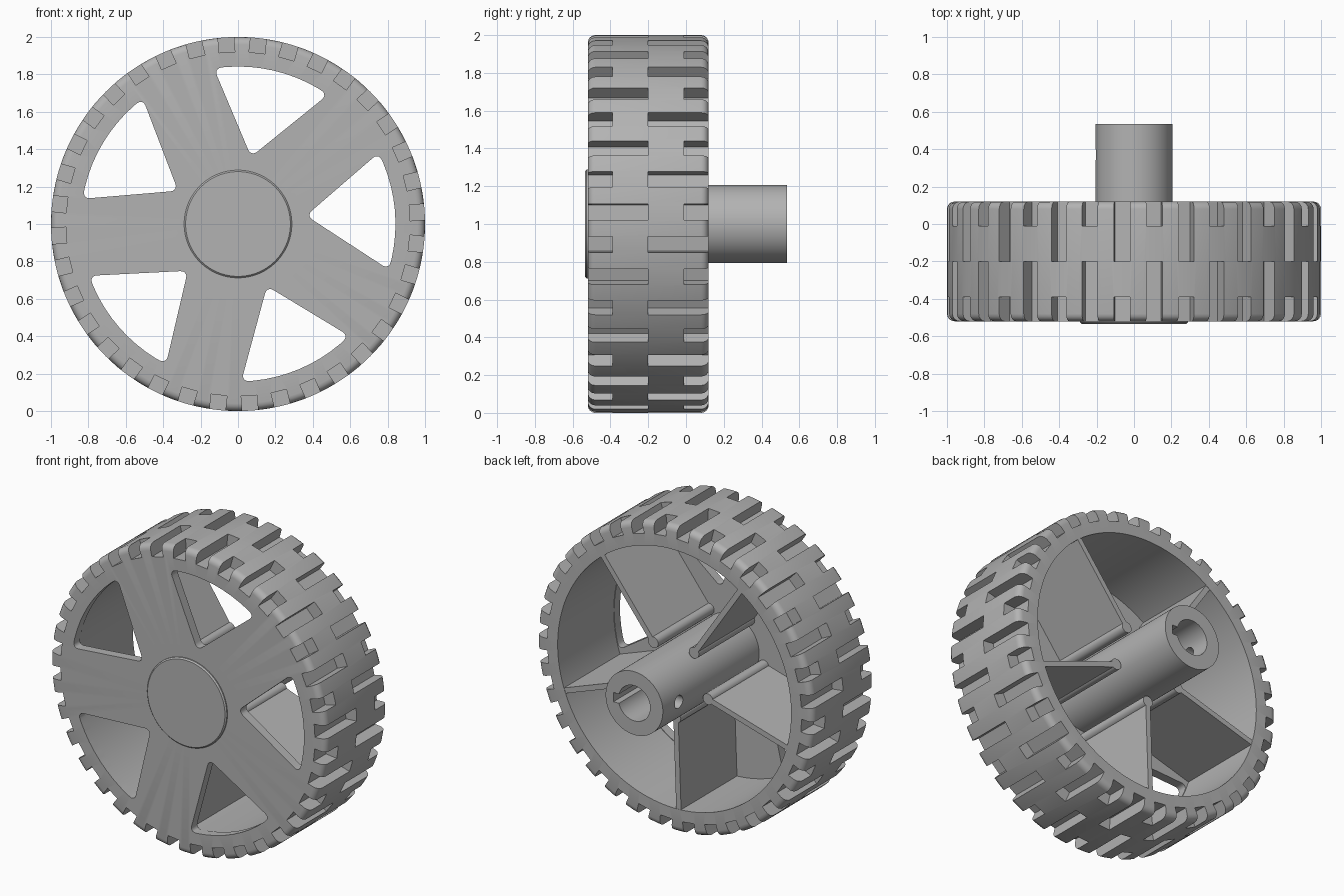
import bpy, bmesh
from math import cos, sin, pi, radians
from mathutils import Matrix, Vector

default = bpy.data.objects.get("Cube")
if default:
    bpy.data.objects.remove(default, do_unlink=True)

grey = bpy.data.materials.new("plain_grey")
grey.use_nodes = True
GREY = (0.45, 0.45, 0.45, 1)
grey.diffuse_color = GREY
grey.node_tree.nodes["Principled BSDF"].inputs["Base Color"].default_value = GREY

FRONT, BACK, END = -0.52, 0.12, 0.535   # tyre faces and hub end
INNER, HUB, BORE = 0.845, 0.207, 0.115  # radii
PLATE_BACK = -0.46
AXLE = Matrix.Translation((0, 0, 1))


def turn(angle):
    """Rotation about the axle, measured from +x towards +z."""
    return Matrix.Rotation(-radians(angle), 4, 'Y')


def make_object(name, bm):
    bmesh.ops.recalc_face_normals(bm, faces=bm.faces)
    bm.transform(AXLE)
    mesh = bpy.data.meshes.new(name)
    bm.to_mesh(mesh)
    bm.free()
    mesh.materials.append(grey)
    obj = bpy.data.objects.new(name, mesh)
    bpy.context.collection.objects.link(obj)
    return obj


def smooth(obj):
    bpy.ops.object.select_all(action='DESELECT')
    obj.select_set(True)
    bpy.context.view_layer.objects.active = obj
    bpy.ops.object.shade_smooth_by_angle(angle=radians(30))


def box(bm, x, y, z, angle=0):
    """Box from (min, max) ranges, turned about the axle."""
    size = Matrix.Diagonal((x[1] - x[0], y[1] - y[0], z[1] - z[0], 1))
    mid = Matrix.Translation((sum(x) / 2, sum(y) / 2, sum(z) / 2))
    bmesh.ops.create_cube(bm, size=1, matrix=turn(angle) @ mid @ size)


def rod(bm, radius, length, matrix, sides=24):
    bmesh.ops.create_cone(bm, cap_ends=True, segments=sides, radius1=radius,
                          radius2=radius, depth=length, matrix=matrix)


def fillet(y, start, r=0.04):
    """Quarter round on the outer edge of the tyre."""
    inward = r if y < 0 else -r
    return [(1 - r + r * cos(a), y + inward + r * sin(a))
            for a in (start + i * pi / 8 for i in range(5))]


# Wheel body: tyre, front plate, cap and bored hub turned from one profile
profile = [(0, -END), (0.28, -END), (0.288, -0.527), (0.288, FRONT)]
profile += fillet(FRONT, -pi / 2) + fillet(BACK, 0)
profile += [(INNER, BACK), (INNER, PLATE_BACK), (HUB, PLATE_BACK), (HUB, END),
            (BORE, END), (BORE, -0.3), (0, -0.3)]
bm = bmesh.new()
verts = [bm.verts.new((r, y, 0)) for r, y in profile]
edges = [bm.edges.new(pair) for pair in zip(verts, verts[1:])]
bmesh.ops.spin(bm, geom=verts + edges, cent=(0, 0, 0), axis=(0, 1, 0),
               angle=2 * pi, steps=144)
bmesh.ops.remove_doubles(bm, verts=bm.verts, dist=0.0001)
wheel = make_object("wheel_body", bm)

# Tread grooves: long and short cuts swap sides on every other position
bm = bmesh.new()
for i in range(36):
    cuts = [(-0.2, 0.2), (-0.6, -0.39)] if i % 2 else [(-0.6, -0.2), (-0.01, 0.2)]
    for span in cuts:
        box(bm, (0.92, 1.05), span, (-0.0425, 0.0425), 3.7 + 10 * i)

# Keyway and set screw hole in the hub
box(bm, (0.05, 0.15), (-0.29, 0.6), (-0.03, 0.03))
rod(bm, 0.042, 0.2, Matrix.Translation((-0.16, 0.37, 0)) @ Matrix.Rotation(pi / 2, 4, 'Y'))

# Five rounded openings between the spokes
for k in range(5):
    part = bmesh.new()
    arc = [radians(98.8 - 43.6 * i / 10) for i in range(11)]
    outline = [(0.07, 0.36)] + [(0.842 * cos(a), 0.842 * sin(a)) for a in arc]
    face = part.faces.new([part.verts.new((x, -0.6, z)) for x, z in outline])
    made = bmesh.ops.extrude_face_region(part, geom=[face])["geom"]
    moved = [g for g in made if isinstance(g, bmesh.types.BMVert)]
    bmesh.ops.translate(part, vec=(0, 0.25, 0), verts=moved)
    corners = [Vector(outline[i]) for i in (0, 1, -1)]
    sharp = [e for e in part.edges
             if abs(e.verts[0].co.y - e.verts[1].co.y) > 0.1
             and any((e.verts[0].co.xz - c).length < 0.001 for c in corners)]
    bmesh.ops.bevel(part, geom=sharp, offset=0.04, offset_type='OFFSET',
                    segments=5, profile=0.5, affect='EDGES', clamp_overlap=True)
    part.transform(turn(72 * k))
    temp = bpy.data.meshes.new("opening_shape")
    part.to_mesh(temp)
    part.free()
    bm.from_mesh(temp)
    bpy.data.meshes.remove(temp)
cutter = make_object("cutter", bm)
cutter.hide_render = True

cut = wheel.modifiers.new("cuts", 'BOOLEAN')
cut.operation = 'DIFFERENCE'
cut.solver = 'EXACT'
cut.object = cutter
bpy.context.view_layer.objects.active = wheel
wheel.select_set(True)
bpy.ops.object.modifier_apply(modifier=cut.name)
bpy.data.objects.remove(cutter, do_unlink=True)
smooth(wheel)

# Radial ribs behind the spokes, each with a round post beside the hub
for k in range(5):
    angle = 52 + 72 * k
    bm = bmesh.new()
    box(bm, (0.25, 0.855), (PLATE_BACK - 0.01, 0.118), (-0.0175, 0.0175), angle)
    make_object(f"rib_{k + 1}", bm)

    bm = bmesh.new()
    length = 0.118 - PLATE_BACK + 0.01
    place = Matrix.Translation((0.25, 0.118 - length / 2, 0))
    rod(bm, 0.036, length, turn(angle) @ place @ Matrix.Rotation(pi / 2, 4, 'X'))
    smooth(make_object(f"post_{k + 1}", bm))
